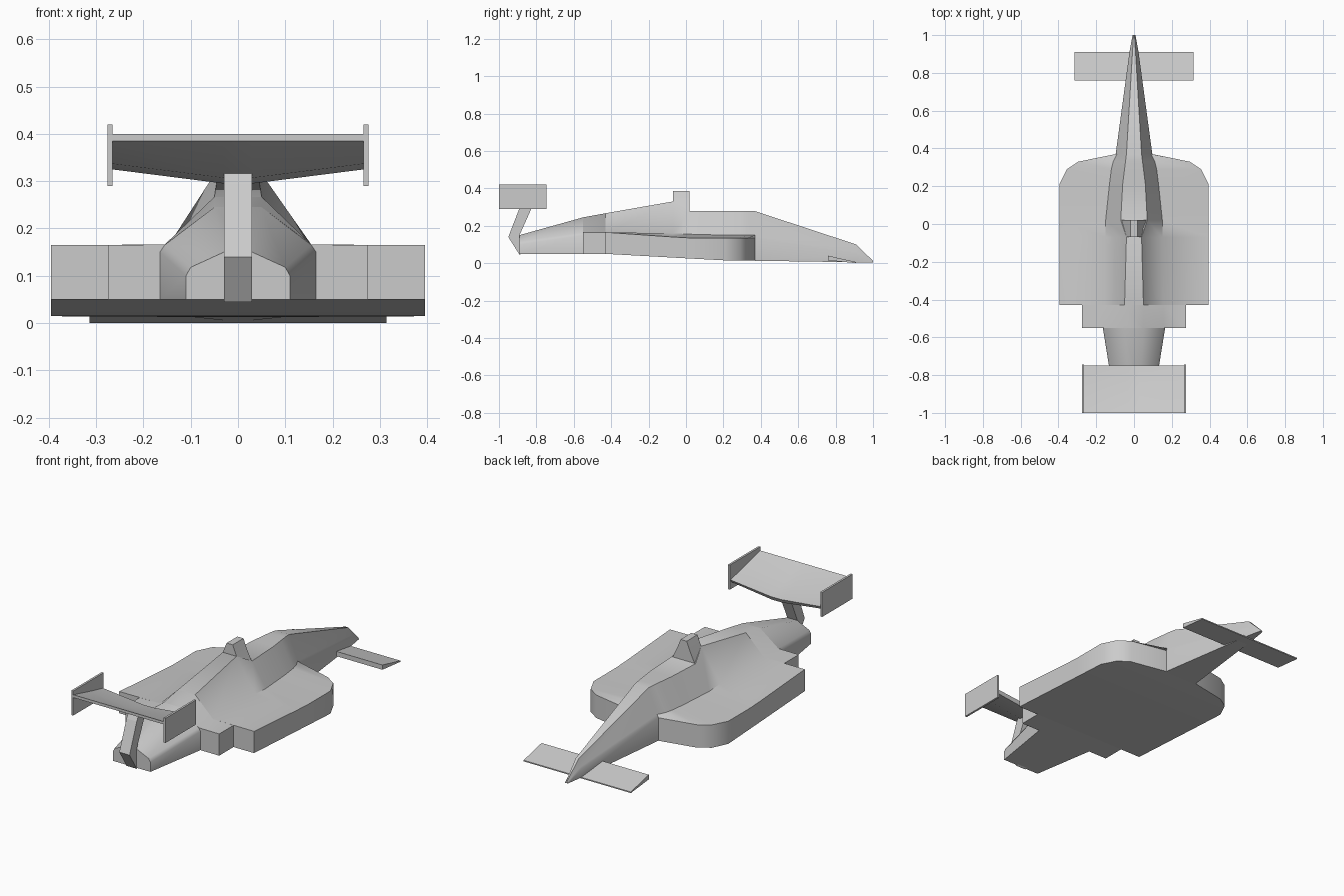
import bpy, bmesh, math

cube = bpy.data.objects.get("Cube")
if cube:
    bpy.data.objects.remove(cube)

grey = bpy.data.materials.new("plain_grey")
grey.use_nodes = True
colour = (0.6, 0.6, 0.6, 1)
grey.diffuse_color = colour
grey.node_tree.nodes["Principled BSDF"].inputs["Base Color"].default_value = colour


def loft(name, rings, smooth=None):
    """Skin a row of closed rings that share a point count, and cap both ends."""
    bm = bmesh.new()
    loops = [[bm.verts.new(p) for p in ring] for ring in rings]
    n = len(loops[0])
    for a, b in zip(loops, loops[1:]):
        for i in range(n):
            j = (i + 1) % n
            bm.faces.new((a[i], a[j], b[j], b[i]))
    bm.faces.new(loops[0])
    bm.faces.new(loops[-1])
    bmesh.ops.recalc_face_normals(bm, faces=bm.faces)
    mesh = bpy.data.meshes.new(name)
    bm.to_mesh(mesh)
    bm.free()
    obj = bpy.data.objects.new(name, mesh)
    bpy.context.collection.objects.link(obj)
    mesh.materials.append(grey)
    if smooth:
        bpy.ops.object.select_all(action='DESELECT')
        obj.select_set(True)
        bpy.context.view_layer.objects.active = obj
        bpy.ops.object.shade_smooth_by_angle(angle=math.radians(smooth))
    return obj


def body_ring(y, floor, width, edge, shoulder, bend, crown, top):
    """Mirrored cross-section: floor corner, pod edge, shoulder, crown."""
    half = [(width, floor), (width, edge), (shoulder, bend), (crown, top)]
    full = half + [(-x, z) for x, z in reversed(half)]
    return [(x, y, z) for x, z in full]


def prism(name, outline, x0, x1):
    """Extrude a side outline of (y, z) points across x."""
    return loft(name, [[(x, y, z) for y, z in outline] for x in (x0, x1)])


# Body: tail, stepped side pods, cockpit and nose
sections = [
    (-0.89, 0.05, 0.11, 0.10, 0.10, 0.118, 0.03, 0.15),
    (-0.55, 0.05, 0.165, 0.15, 0.155, 0.165, 0.05, 0.245),
    (-0.55, 0.05, 0.275, 0.165, 0.155, 0.166, 0.05, 0.245),
    (-0.43, 0.05, 0.275, 0.165, 0.155, 0.166, 0.05, 0.267),
    (-0.43, 0.05, 0.395, 0.165, 0.155, 0.166, 0.05, 0.267),
    (-0.07, 0.03, 0.395, 0.14, 0.15, 0.16, 0.04, 0.33),
    (0.02, 0.025, 0.395, 0.135, 0.15, 0.155, 0.07, 0.28),
    (0.21, 0.015, 0.395, 0.135, 0.13, 0.15, 0.06, 0.28),
    (0.29, 0.014, 0.355, 0.135, 0.12, 0.15, 0.05, 0.28),
    (0.33, 0.014, 0.295, 0.135, 0.11, 0.15, 0.045, 0.28),
    (0.37, 0.013, 0.097, 0.135, 0.09, 0.15, 0.04, 0.278),
    (0.91, 0.005, 0.024, 0.05, 0.02, 0.06, 0.008, 0.10),
    (1.0, 0.003, 0.008, 0.006, 0.006, 0.008, 0.003, 0.012),
]
loft("body", [body_ring(*s) for s in sections], 50)

# Air intake hump behind the cockpit
hump = []
for y, base in ((-0.07, 0.06), (0.02, 0.07)):
    half = [(base, 0.27), (0.04, 0.33), (0.018, 0.385)]
    hump.append([(x, y, z) for x, z in half + [(-x, z) for x, z in reversed(half)]])
loft("air_intake", hump, 50)

# Bent pylon that carries the rear wing
prism("rear_wing_pylon", [(-0.89, 0.045), (-0.95, 0.14), (-0.89, 0.295), (-0.87, 0.33),
                          (-0.82, 0.315), (-0.825, 0.295), (-0.89, 0.15), (-0.86, 0.06)], -0.03, 0.03)

# Rear wing: dips at the middle, trailing edge high
wing = []
for x, front, belly in ((-0.266, 0.34, 0.325), (-0.03, 0.315, 0.295),
                        (0.03, 0.315, 0.295), (0.266, 0.34, 0.325)):
    wing.append([(x, -0.75, front), (x, -0.86, front + 0.025), (x, -1.0, 0.40),
                 (x, -1.0, 0.385), (x, -0.86, belly + 0.012), (x, -0.76, belly)])
loft("rear_wing", wing, 40)

# Rear wing end plates
for side, sign in (("left", 1), ("right", -1)):
    prism(side + "_end_plate", [(-1.0, 0.29), (-1.0, 0.42), (-0.745, 0.42), (-0.745, 0.29)],
          sign * 0.265, sign * 0.276)

# Front wing: thin wedge under the nose
prism("front_wing", [(0.91, 0.0), (0.91, 0.006), (0.76, 0.04), (0.76, 0.015)], -0.314, 0.314)
